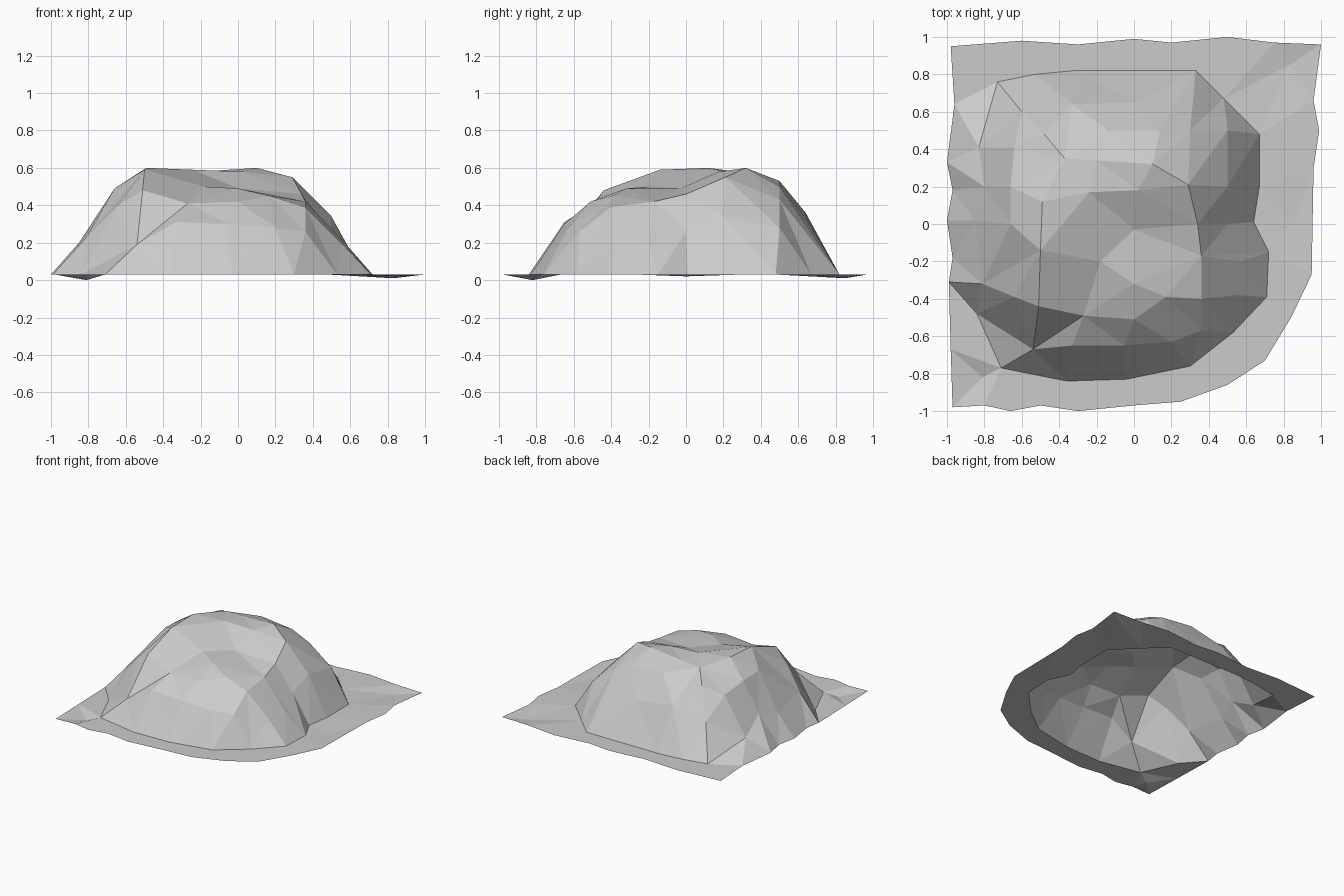
import bpy
import bmesh
from mathutils import Vector
from mathutils.geometry import delaunay_2d_cdt

default_cube = bpy.data.objects.get("Cube")
if default_cube:
    bpy.data.objects.remove(default_cube, do_unlink=True)

GROUND = .03

# Uneven outer border of the ground sheet, one corner rounded off
border_outline = [
    (-.98, .95), (-.6, .98), (-.3, .96), (0, .99), (.2, .97), (.5, 1), (.75, .97), (1, .96),
    (.96, .66), (.99, .5), (.96, .3), (.95, -.27), (.84, -.5), (.7, -.73), (.5, -.86),
    (.25, -.95), (0, -.97), (-.3, -1), (-.5, -.97), (-.66, -1), (-.8, -.97), (-.97, -.98),
    (-.98, -.67), (-.99, -.31), (-.97, -.18), (-1, .02), (-.97, .18), (-1, .33), (-.96, .64)]

# Foot of the hill, where the slopes meet the ground
foot_outline = [
    (-.73, .76), (-.53, .8), (-.32, .82), (0, .82), (.33, .82), (.48, .67), (.67, .48),
    (.67, .2), (.64, .01), (.72, -.15), (.71, -.39), (.53, -.58), (.3, -.76),
    (-.04, -.83), (-.36, -.84), (-.71, -.77), (-.84, -.48), (-.99, -.31)]

# Small hollows in the flat ground
ground_hollows = [(-.81, -.82, 0), (.83, .85, .01), (.85, 0, .02)]

# Slopes between the foot and the shoulder
slope_points = [
    (-.85, .02, .2), (-.8, .2, .25), (-.83, .41, .14), (-.6, .6, .28), (-.33, .64, .36),
    (0, .65, .32), (.3, .5, .43), (.5, .5, .28), (.5, .2, .34), (.5, 0, .26),
    (.57, -.2, .2), (.55, -.38, .2), (.36, -.57, .26), (.2, -.63, .28),
    (-.05, -.65, .3), (-.33, -.65, .31), (-.81, -.32, .23)]

# Ridge running along one flank down into the front gully
flank_ridge = [
    (-.64, .41, .44), (-.48, .48, .5), (-.37, .35, .57), (-.49, .12, .6),
    (-.5, -.14, .59), (-.51, -.44, .48), (-.54, -.67, .19), (-.71, -.77, GROUND)]

# Summit ridge running down to the sharp spur on the other flank
summit_ridge = [
    (-.49, .12, .6), (-.24, .17, .59), (.02, .18, .58), (.1, .32, .6), (.29, .21, .55),
    (.34, 0, .46), (.36, -.17, .42), (.72, -.15, GROUND)]

# Front shoulder edge and spur beside the gully
front_shoulder = [
    (.36, -.17, .42), (.36, -.4, .39), (.17, -.39, .45), (0, -.51, .42),
    (-.27, -.49, .41), (-.54, -.67, .19)]

# Loose points on the sunken shelf, the back of the summit and the side
shelf_points = [
    (0, -.03, .49), (-.18, -.2, .5), (0, -.32, .49), (-.2, .34, .58),
    (-.14, .5, .53), (.14, .5, .5), (-.66, 0, .49), (-.66, .2, .48), (-.64, -.39, .4)]


class Terrain:
    """Collects points and crease lines, then fills them with triangles."""

    def __init__(self):
        self.heights = {}
        self.creases = []

    def add_points(self, points):
        keys = []
        for point in points:
            key = (point[0], point[1])
            self.heights.setdefault(key, point[2] if len(point) > 2 else GROUND)
            keys.append(key)
        return keys

    def add_line(self, points, closed=False):
        keys = self.add_points(points)
        self.creases.extend(zip(keys, keys[1:]))
        if closed:
            self.creases.append((keys[-1], keys[0]))

    def build(self, name, material):
        keys = list(self.heights)
        index_of = {key: index for index, key in enumerate(keys)}
        edges = [(index_of[start], index_of[end]) for start, end in self.creases]
        flat, _, faces, sources, _, _ = delaunay_2d_cdt(
            [Vector(key) for key in keys], edges, [], 1, .0001)
        bm = bmesh.new()
        for position, source in zip(flat, sources):
            height = self.heights[keys[source[0]]] if source else GROUND
            bm.verts.new((position.x, position.y, height))
        bm.verts.ensure_lookup_table()
        for face in faces:
            new_face = bm.faces.new([bm.verts[index] for index in face])
            new_face.normal_update()
            if new_face.normal.z < 0:
                new_face.normal_flip()
        mesh = bpy.data.meshes.new(name)
        bm.to_mesh(mesh)
        bm.free()
        mesh.materials.append(material)
        terrain_object = bpy.data.objects.new(name, mesh)
        bpy.context.collection.objects.link(terrain_object)
        return terrain_object


def make_material(name, colour):
    material = bpy.data.materials.new(name)
    material.use_nodes = True
    material.diffuse_color = colour
    material.node_tree.nodes["Principled BSDF"].inputs["Base Color"].default_value = colour
    return material


# Faceted hill rising out of the ground sheet
stone = make_material("stone_grey", (.6, .6, .6, 1))
hill = Terrain()
hill.add_line(border_outline, closed=True)
hill.add_line(foot_outline)
for crease_line in (flank_ridge, summit_ridge, front_shoulder):
    hill.add_line(crease_line)
for loose_points in (ground_hollows, slope_points, shelf_points):
    hill.add_points(loose_points)
hill.build("rocky_hill", stone)
